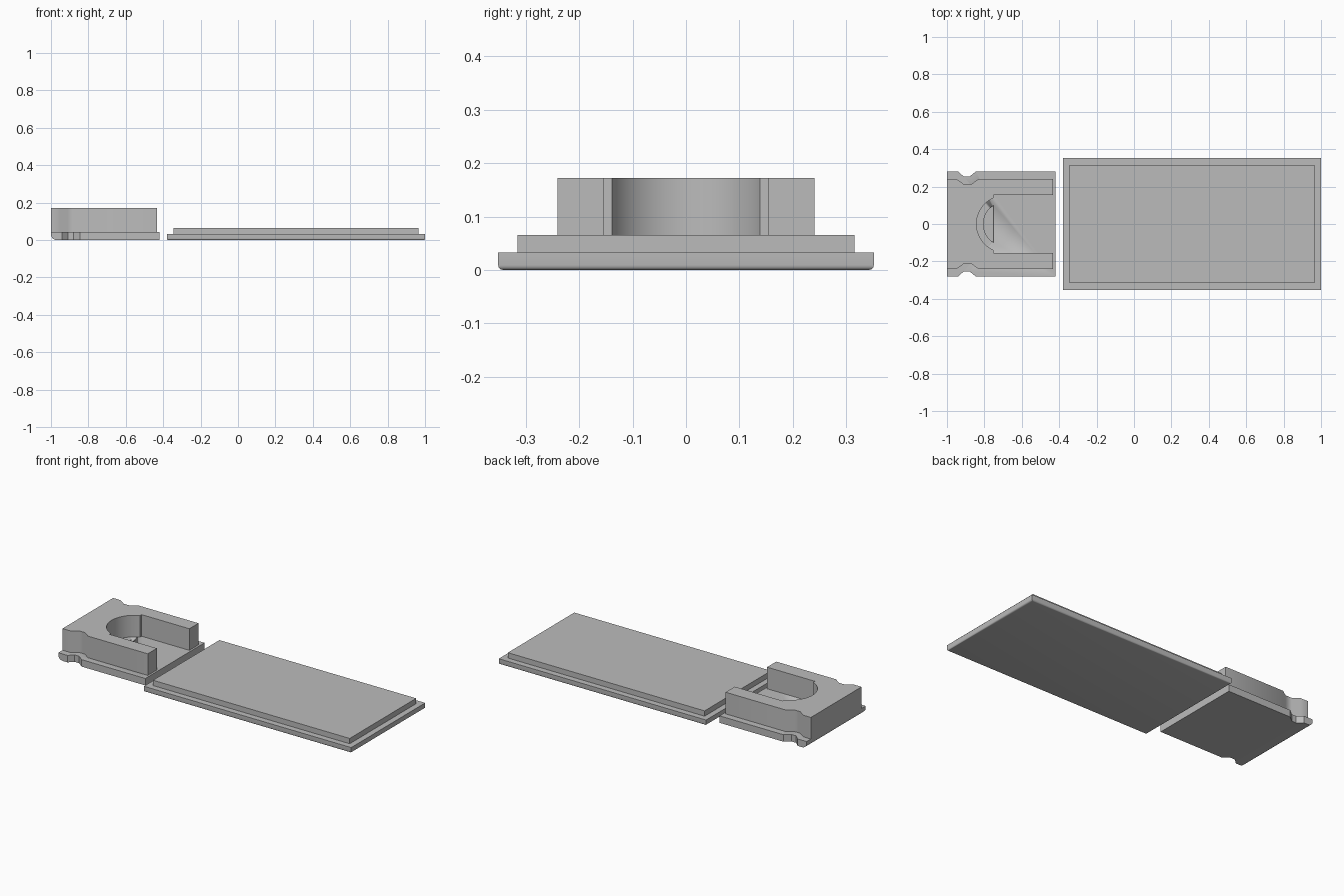
import bpy, bmesh, math

if "Cube" in bpy.data.objects:
    bpy.data.objects.remove(bpy.data.objects["Cube"])

grey = bpy.data.materials.new("plain grey")
grey.diffuse_color = (0.5, 0.5, 0.5, 1)
grey.use_nodes = True
grey.node_tree.nodes["Principled BSDF"].inputs["Base Color"].default_value = grey.diffuse_color


def prism(name, outline, z0, z1, bevel_rule=None, width=0.0, segments=1):
    """Extrude a plan outline upward; optionally bevel edges chosen by a rule."""
    bm = bmesh.new()
    face = bm.faces.new([bm.verts.new((x, y, z0)) for x, y in outline])
    res = bmesh.ops.extrude_face_region(bm, geom=[face])
    for v in res["geom"]:
        if isinstance(v, bmesh.types.BMVert):
            v.co.z = z1
    bmesh.ops.recalc_face_normals(bm, faces=bm.faces)
    if bevel_rule:
        edges = [e for e in bm.edges if all(bevel_rule(v.co) for v in e.verts)]
        bmesh.ops.bevel(bm, geom=edges, offset=width, segments=segments,
                        profile=0.5, affect='EDGES')
    mesh = bpy.data.meshes.new(name)
    bm.to_mesh(mesh)
    bm.free()
    mesh.materials.append(grey)
    ob = bpy.data.objects.new(name, mesh)
    bpy.context.collection.objects.link(ob)
    bpy.ops.object.select_all(action='DESELECT')
    ob.select_set(True)
    bpy.context.view_layer.objects.active = ob
    bpy.ops.object.shade_smooth_by_angle(angle=math.radians(35))
    return ob


def rect(x0, x1, y):
    return [(x0, -y), (x1, -y), (x1, y), (x0, y)]


def mirrored(half):
    """Close a y > 0 half outline with its mirror image."""
    return half + [(x, -y) for x, y in reversed(half)]


def arc(x_chord, x_tip, half_chord, n):
    """Arc bulging to -x, from +y end of the chord to the -y end."""
    s = x_chord - x_tip
    r = (half_chord ** 2 + s ** 2) / (2 * s)
    cx = x_tip + r
    a = math.atan2(half_chord, x_chord - cx)
    b = 2 * math.pi - a
    return [(cx + r * math.cos(a + (b - a) * i / n),
             r * math.sin(a + (b - a) * i / n)) for i in range(n + 1)]


# Wide cover plate with rounded lower rim, and its raised panel
prism("cover_plate", rect(-0.38, 1.0, 0.352), 0, 0.033,
      lambda c: c.z < 0.001, 0.009, 4)
prism("cover_raised_panel", rect(-0.345, 0.965, 0.316), 0.033, 0.065)

# Clip base with side notches and a chamfered outer end
base = prism("clip_base", mirrored([
    (-0.42, 0.281), (-0.845, 0.281), (-0.88, 0.253), (-0.91, 0.253),
    (-0.94, 0.281), (-1.0, 0.281)]), 0, 0.042,
    lambda c: c.z < 0.001 and c.x < -0.99, 0.03, 4)

# Half-round finger recess in the clip floor
cutter = prism("recess_cutter", arc(-0.75, -0.805, 0.10, 24), 0.022, 0.1)
cutter.hide_render = True
cutter.hide_viewport = True
cut = base.modifiers.new("finger_recess", 'BOOLEAN')
cut.operation = 'DIFFERENCE'
cut.solver = 'EXACT'
cut.object = cutter

# U-shaped clip body: notched sides, straight arms, curved inner end
outer = [(-0.432, 0.241), (-0.83, 0.241), (-0.87, 0.213), (-0.91, 0.213),
         (-0.95, 0.241), (-1.0, 0.241)]
slot = [(-0.432, 0.154), (-0.75, 0.154)] + arc(-0.75, -0.842, 0.139, 32) \
    + [(-0.75, -0.154), (-0.432, -0.154)]
prism("clip_body", mirrored(outer) + slot[::-1], 0.042, 0.172)
